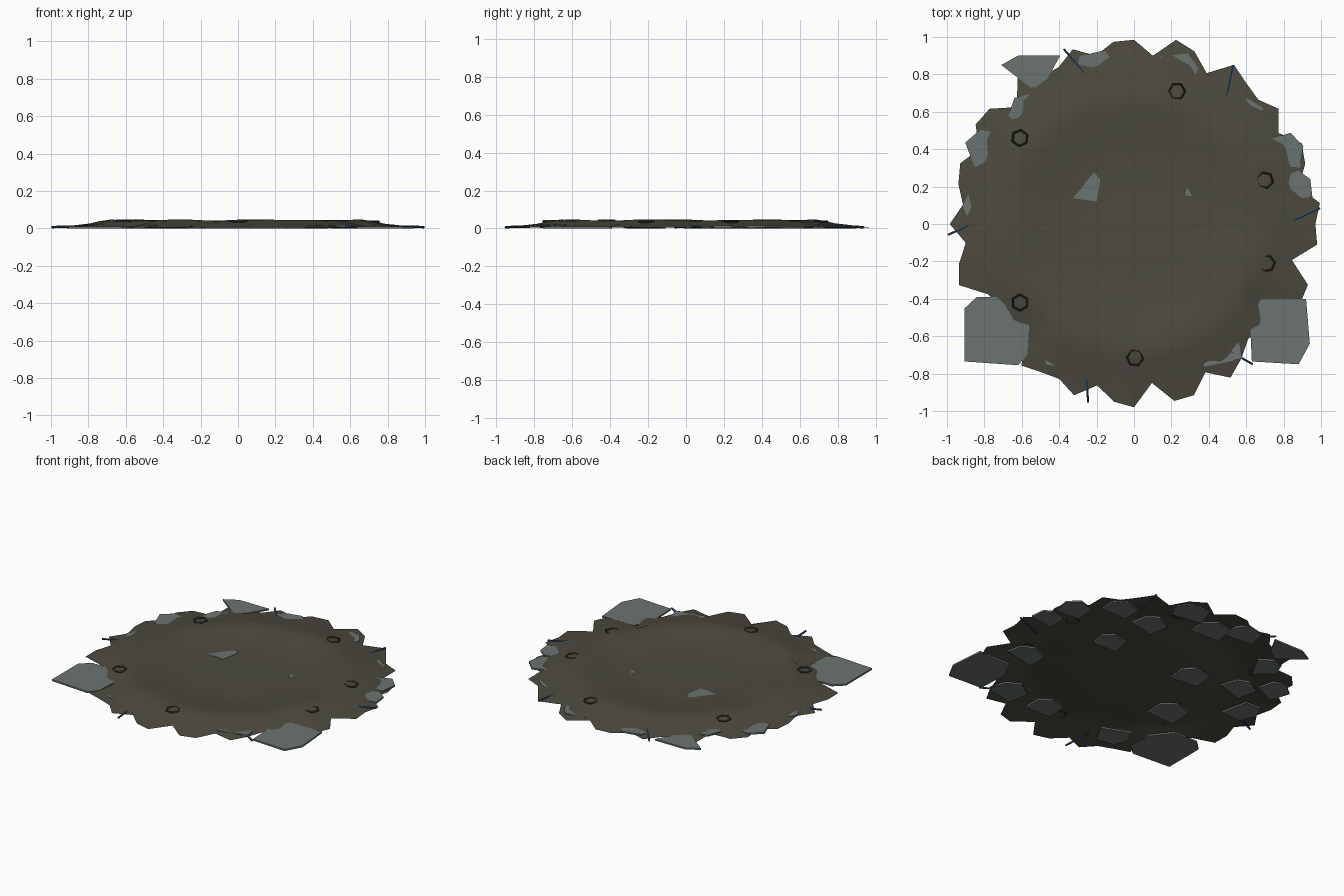
import bpy, bmesh, math, random
from mathutils import Vector, Matrix

if "Cube" in bpy.data.objects:
    bpy.data.objects.remove(bpy.data.objects["Cube"])

random.seed(4)

def material(name, rgb):
    m = bpy.data.materials.new(name)
    m.diffuse_color = (*rgb, 1)
    m.use_nodes = True
    m.node_tree.nodes["Principled BSDF"].inputs["Base Color"].default_value = m.diffuse_color
    return m

SOIL = material("dark_olive_soil", (0.072, 0.068, 0.049))
STEEL = material("grey_green_plate", (0.145, 0.172, 0.163))
BLUE = material("blue_rod", (0.025, 0.075, 0.15))
IRON = material("dark_iron", (0.04, 0.037, 0.022))

def make(name, bm, mat, smooth=False):
    me = bpy.data.meshes.new(name)
    bm.to_mesh(me)
    bm.free()
    me.materials.append(mat)
    if smooth:
        for p in me.polygons:
            p.use_smooth = True
    ob = bpy.data.objects.new(name, me)
    bpy.context.collection.objects.link(ob)
    return ob

# Crater sheet: ragged rim radii, clockwise from +y
RIM = [.985, .905, 1.01, .978, .895, 1.005, .963, .94, .988, .914, .995, .97, .9, 1.0,
       .97, .985, .866, .985, .985, .80, .90, .865, .92, .97, .88, .97, .97, .855,
       .98, .956, .885, .97, .92, .935, .967, .79, .85, .84, .866, .99, .96, .905,
       .985, .92, .963, .984, .92, 1.0, .988, .884, 1.0, .93, .93, .99, .923, .98]
# (radius, height) from the centre out; the rim ring follows RIM
PROFILE = [(.10, .008), (.20, .0085), (.30, .0095), (.38, .012), (.46, .020), (.54, .030),
           (.62, .040), (.68, .044), (.74, .036), (.79, .025)]

def crater():
    bm = bmesh.new()
    n = len(RIM)
    centre = bm.verts.new((0, 0, .008))
    rings = []
    for r, z in PROFILE + [(None, None)]:
        ring = []
        for i, rim in enumerate(RIM):
            a = 2 * math.pi * i / n
            if r is None:
                rr, zz = rim, .004
            else:
                rr = min(r, r * (0.3 + 0.7 * rim / .88)) if r > .7 else r
                zz = z + .08 * (z - .008) * math.sin(7 * a + 1) + .05 * (z - .008) * math.sin(11 * a)
            if rr > .82 and r is not None:
                zz = .012
            ring.append(bm.verts.new((rr * math.sin(a), rr * math.cos(a), zz)))
        rings.append(ring)
    for i in range(n):
        j = (i + 1) % n
        bm.faces.new((centre, rings[0][j], rings[0][i]))
        for p, q in zip(rings, rings[1:]):
            bm.faces.new((p[i], p[j], q[j], q[i]))
    bmesh.ops.recalc_face_normals(bm, faces=bm.faces)
    if sum(f.normal.z for f in bm.faces) < 0:
        bmesh.ops.reverse_faces(bm, faces=bm.faces)
    return make("crater_ground", bm, SOIL, smooth=True)

crater()

# Flat broken plates
def plate(name, pts, tilt=0.0, thick=.011):
    bm = bmesh.new()
    cx = sum(p[0] for p in pts) / len(pts)
    cy = sum(p[1] for p in pts) / len(pts)
    d = Vector((cx, cy)).normalized()
    vs = []
    low = min((x - cx) * d.x + (y - cy) * d.y for x, y in pts) * tilt
    for x, y in pts:
        vs.append(bm.verts.new((x, y, ((x - cx) * d.x + (y - cy) * d.y) * tilt - low)))
    f = bm.faces.new(vs)
    ext = bmesh.ops.extrude_face_region(bm, geom=[f])
    top = [e for e in ext["geom"] if isinstance(e, bmesh.types.BMVert)]
    bmesh.ops.translate(bm, verts=top, vec=(0, 0, thick))
    bmesh.ops.recalc_face_normals(bm, faces=bm.faces)
    return make(name, bm, STEEL)

plate("large_plate_right", [(.68, -.40), (.92, -.40), (.94, -.64), (.88, -.75), (.63, -.735), (.62, -.52)])
plate("large_plate_left", [(-.905, -.735), (-.905, -.45), (-.84, -.39), (-.66, -.39), (-.56, -.52), (-.57, -.70), (-.62, -.755)])
plate("large_plate_back", [(-.71, .85), (-.62, .90), (-.395, .90), (-.46, .78), (-.54, .72)])

# Unit outline of a small shard, varied per plate
SHARD = [(-1, -.7), (.75, -1), (1, .2), (.45, 1), (-.6, .85)]
SHARDS = [  # x, y, half width, half depth, rotation, tilt
    (-.21, .83, .12, .09, .05, .01), (.22, .82, .13, .09, -.05, .01),
    (.80, .39, .10, .09, .1, .02), (.86, .20, .09, .075, .3, .02),
    (-.58, .60, .10, .09, 1.2, .03), (-.81, .41, .10, .09, .6, .02),
    (-.82, .08, .11, .09, 1.9, .0), (-.39, -.67, .12, .09, 2.9, .02),
    (.45, -.66, .12, .10, .4, .03), (.16, -.66, .11, .09, .2, .0),
    (.66, -.24, .12, .09, .3, .04), (-.29, .215, .12, .09, .05, .0),
    (.37, .22, .11, .085, .1, .0), (.32, .55, .11, .09, .4, .0),
    (-.02, .74, .11, .09, .1, .0), (-.48, -.22, .12, .10, .2, .0),
    (-.62, .30, .10, .09, .5, .0), (.58, .58, .11, .09, .2, .0),
]
for k, (x, y, w, h, rot, tilt) in enumerate(SHARDS):
    c, s = math.cos(rot), math.sin(rot)
    pts = []
    for u, v in SHARD:
        u, v = u * w * random.uniform(.9, 1.1), v * h * random.uniform(.9, 1.1)
        pts.append((x + u * c - v * s, y + u * s + v * c))
    plate(f"shard_plate_{k + 1}", pts, tilt)

# Thin bent-in rods around the rim
RODS = [((-.995, -.058), (-.80, .03)), ((-.375, .935), (-.25, .79)), ((.53, .85), (.49, .66)),
        ((.995, .085), (.79, -.01)), ((.635, -.75), (.46, -.65)), ((-.245, -.955), (-.26, -.75))]
for k, (a, b) in enumerate(RODS):
    a, b = Vector((*a, .007)), Vector((*b, .012))
    bm = bmesh.new()
    d = b - a
    bmesh.ops.create_cone(bm, cap_ends=True, segments=6, radius1=.0065, radius2=.0065, depth=d.length,
                          matrix=Matrix.Translation((a + b) / 2) @ d.to_track_quat('Z', 'Y').to_matrix().to_4x4())
    make(f"rod_{k + 1}", bm, BLUE)

# Half-buried hexagonal rings
HEX = [(.23, .71, .030), (-.61, .46, .036), (.70, .235, .030),
       (.71, -.21, .030), (-.61, -.42, .036), (.005, -.715, .032)]
for k, (x, y, z) in enumerate(HEX):
    n, tube = 6, [(.006, 0), (0, .006), (-.006, 0), (0, -.006)]
    bm = bmesh.new()
    rings = []
    for i in range(n):
        a = 2 * math.pi * i / n + k * .4
        rings.append([bm.verts.new((x + (.043 + dr) * math.cos(a), y + (.043 + dr) * math.sin(a),
                                    z + .006 + dz)) for dr, dz in tube])
    for i in range(n):
        p, q = rings[i], rings[(i + 1) % n]
        for j in range(4):
            bm.faces.new((p[j], q[j], q[(j + 1) % 4], p[(j + 1) % 4]))
    bmesh.ops.recalc_face_normals(bm, faces=bm.faces)
    make(f"hex_ring_{k + 1}", bm, IRON)
